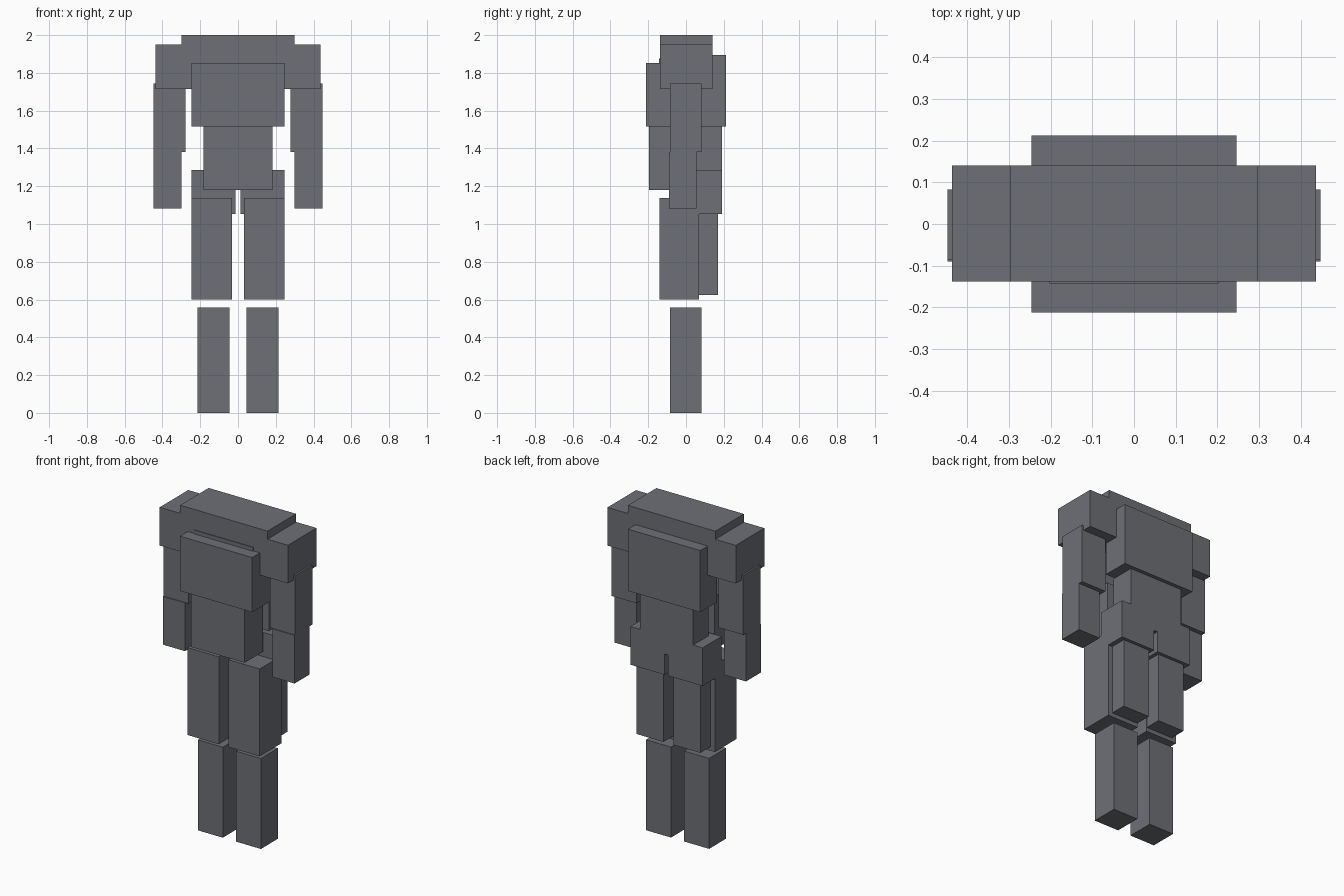
import bpy

if "Cube" in bpy.data.objects:
    bpy.data.objects.remove(bpy.data.objects["Cube"])

grey = bpy.data.materials.new("slate_grey")
grey.diffuse_color = (0.155, 0.16, 0.18, 1.0)
grey.use_nodes = True
grey.node_tree.nodes["Principled BSDF"].inputs["Base Color"].default_value = grey.diffuse_color


def box(name, x, y, z):
    """Axis-aligned block from (min, max) ranges."""
    bpy.ops.mesh.primitive_cube_add(size=1, location=[sum(r) / 2 for r in (x, y, z)])
    ob = bpy.context.object
    ob.name = name
    ob.scale = [r[1] - r[0] for r in (x, y, z)]
    bpy.ops.object.transform_apply(location=False, rotation=False, scale=True)
    ob.data.materials.append(grey)
    return ob


def centred(name, half, y, z):
    return box(name, (-half, half), y, z)


def pair(name, x, y, z):
    box("right_" + name, x, y, z)
    box("left_" + name, (-x[1], -x[0]), y, z)


# Shoulders and upper torso
centred("neck_slab", 0.298, (-0.138, 0.14), (1.95, 2.0))
centred("shoulder_bar", 0.437, (-0.138, 0.14), (1.715, 1.95))
centred("collar_block", 0.203, (-0.143, -0.03), (1.60, 1.875))
centred("chest", 0.246, (-0.213, -0.03), (1.515, 1.852))
centred("upper_back", 0.246, (0.05, 0.213), (1.515, 1.895))

# Waist, front and back
centred("abdomen", 0.182, (-0.195, -0.015), (1.18, 1.515))
centred("lower_back", 0.182, (0.04, 0.19), (1.18, 1.515))

# Arms
pair("upper_arm", (0.278, 0.448), (-0.085, 0.083), (1.38, 1.745))
pair("forearm", (0.298, 0.448), (-0.09, 0.056), (1.083, 1.38))

# Hips and legs
pair("hip", (0.012, 0.246), (0.005, 0.19), (1.052, 1.287))
pair("thigh", (0.033, 0.246), (-0.14, 0.07), (0.60, 1.138))
pair("thigh_back", (0.035, 0.217), (0.07, 0.17), (0.625, 1.06))
pair("calf", (0.045, 0.215), (-0.084, 0.082), (0.0, 0.557))
